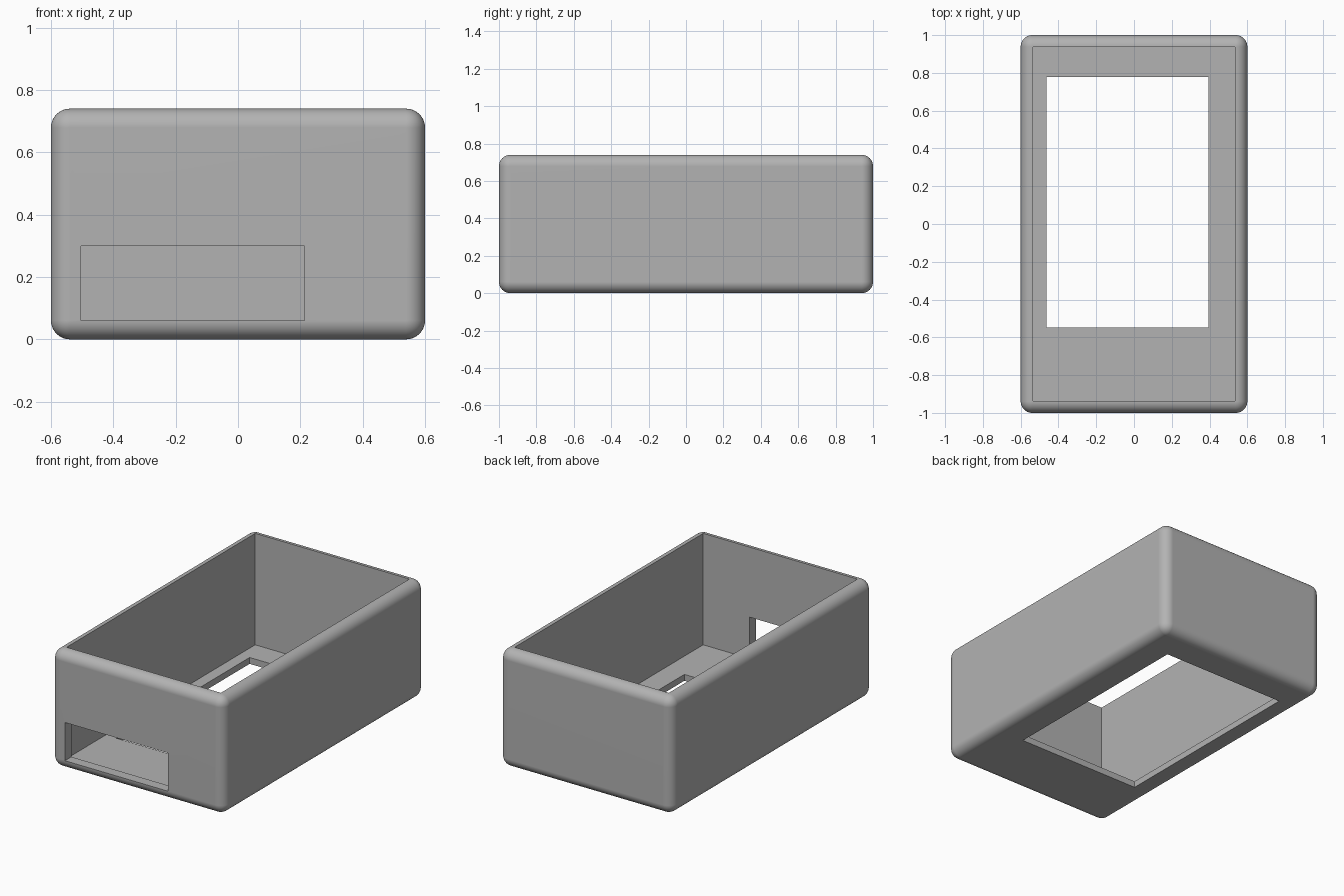
import bpy
import math
from mathutils import Vector

default = bpy.data.objects.get("Cube")
if default:
    bpy.data.objects.remove(default, do_unlink=True)

WIDTH, LENGTH, HEIGHT = 1.2, 2.0, 0.74
WALL, FLOOR, RADIUS = 0.064, 0.04, 0.061


def box(name, low, high):
    """Axis-aligned box between two corners."""
    low, high = Vector(low), Vector(high)
    bpy.ops.mesh.primitive_cube_add(size=1, location=(low + high) / 2)
    obj = bpy.context.object
    obj.name = name
    obj.scale = high - low
    bpy.ops.object.transform_apply(location=True, rotation=False, scale=True)
    return obj


def apply(obj, modifier):
    bpy.context.view_layer.objects.active = obj
    bpy.ops.object.modifier_apply(modifier=modifier.name)


def cut(obj, name, low, high):
    """Subtract a box from the object."""
    cutter = box(name, low, high)
    cutter.hide_render = True
    mod = obj.modifiers.new(name, "BOOLEAN")
    mod.operation = "DIFFERENCE"
    mod.solver = "EXACT"
    mod.object = cutter
    apply(obj, mod)
    bpy.data.objects.remove(cutter, do_unlink=True)


# Rounded outer block
hx, hy = WIDTH / 2, LENGTH / 2
case = box("open_case", (-hx, -hy, 0), (hx, hy, HEIGHT))
bevel = case.modifiers.new("rounded_edges", "BEVEL")
bevel.width = RADIUS
bevel.segments = 10
apply(case, bevel)

# Hollow interior, open at the top
ix, iy = hx - WALL, hy - WALL
cut(case, "cavity", (-ix, -iy, FLOOR), (ix, iy, HEIGHT + 0.2))
# Window through the floor
cut(case, "floor_window", (-0.464, -0.548, -0.2), (0.395, 0.778, 0.2))
# Slot through the front wall
cut(case, "front_slot", (-0.503, -hy - 0.2, 0.06), (0.213, -iy + 0.1, 0.3))

# Single grey plastic
grey = bpy.data.materials.new("grey_plastic")
grey.use_nodes = True
colour = (0.45, 0.45, 0.45, 1)
grey.diffuse_color = colour
grey.node_tree.nodes["Principled BSDF"].inputs["Base Color"].default_value = colour
case.data.materials.clear()
case.data.materials.append(grey)

# Smooth rounding with crisp cut edges
bpy.ops.object.select_all(action="DESELECT")
case.select_set(True)
bpy.context.view_layer.objects.active = case
bpy.ops.object.shade_smooth_by_angle(angle=math.radians(30))
normals = case.modifiers.new("flat_face_normals", "WEIGHTED_NORMAL")
normals.keep_sharp = True
